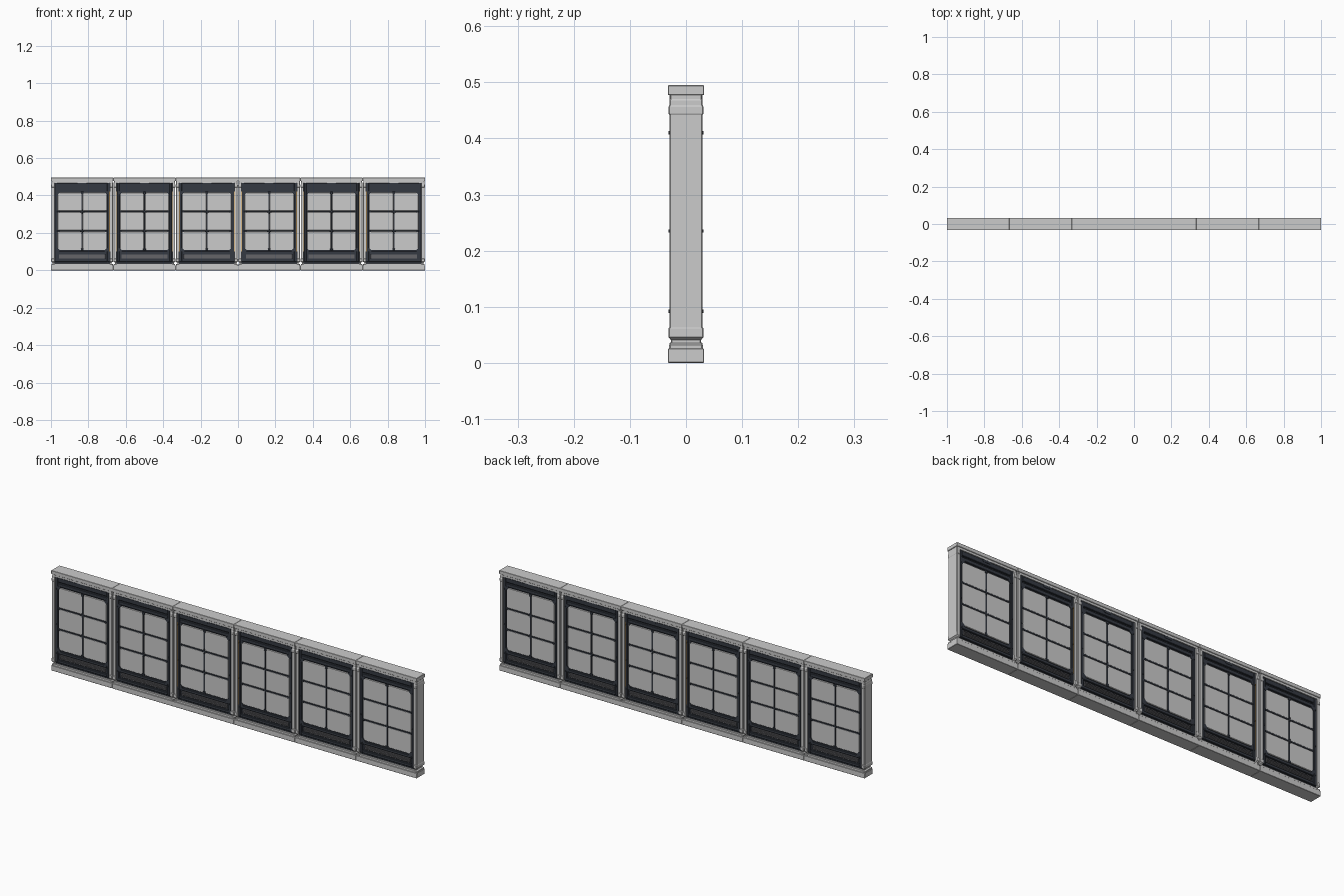
import bpy, bmesh

if "Cube" in bpy.data.objects:
    bpy.data.objects.remove(bpy.data.objects["Cube"])

COUNT, PITCH = 6, 1 / 3
CX = -5 / 6          # centre of the first bay; the rest are arrayed
HALF = PITCH / 2


def material(name, rgb):
    m = bpy.data.materials.new(name)
    m.diffuse_color = (*rgb, 1)
    m.use_nodes = True
    m.node_tree.nodes["Principled BSDF"].inputs["Base Color"].default_value = m.diffuse_color
    return m


DARK = material("dark_steel", (0.035, 0.042, 0.055))
MID = material("mid_steel", (0.13, 0.13, 0.14))
AMBER = material("amber", (0.75, 0.36, 0.05))


def finish(name, bm, mat=None, bevel=0.0):
    bmesh.ops.recalc_face_normals(bm, faces=bm.faces[:])
    me = bpy.data.meshes.new(name)
    bm.to_mesh(me)
    bm.free()
    ob = bpy.data.objects.new(name, me)
    bpy.context.collection.objects.link(ob)
    ob.location.x = CX
    if mat:
        me.materials.append(mat)
    if bevel:
        b = ob.modifiers.new("bevel", 'BEVEL')
        b.width, b.segments = bevel, 1
    a = ob.modifiers.new("bays", 'ARRAY')
    a.count = COUNT
    a.use_relative_offset = False
    a.use_constant_offset = True
    a.constant_offset_displace = (PITCH, 0, 0)
    return ob


def box(bm, x0, x1, y, z0, z1):
    """Box running through the wall, from -y to +y."""
    vs = bmesh.ops.create_cube(bm, size=1)["verts"]
    for v in vs:
        v.co = ((x0 + x1) / 2 + v.co.x * (x1 - x0), v.co.y * 2 * y,
                (z0 + z1) / 2 + v.co.z * (z1 - z0))


def boxes(name, items, mat=None, bevel=0.0):
    bm = bmesh.new()
    for it in items:
        box(bm, *it)
    return finish(name, bm, mat, bevel)


def mirrored(items):
    return items + [(-x1, -x0, y, z0, z1) for x0, x1, y, z0, z1 in items]


def prism(bm, pts, y):
    """Front outline extruded from -y to +y."""
    a = [bm.verts.new((x, -y, z)) for x, z in pts]
    b = [bm.verts.new((x, y, z)) for x, z in pts]
    bm.faces.new(a)
    bm.faces.new(b[::-1])
    for i in range(len(pts)):
        j = (i + 1) % len(pts)
        bm.faces.new((a[i], a[j], b[j], b[i]))


# plinth and coping rails
boxes("plinth", [(-HALF, HALF, 0.032, 0, 0.026)], bevel=0.0012)
boxes("plinth_step", [(-0.155, 0.155, 0.0295, 0.025, 0.036)], bevel=0.001)
boxes("coping", [(-HALF, HALF, 0.0325, 0.477, 0.495)], bevel=0.0012)
boxes("coping_step", [(-0.155, 0.155, 0.0295, 0.467, 0.478)])

# end posts: stacked rings of (z, outer x, half depth)
PROFILE = [(0.025, 0.1645, 0.030), (0.032, 0.1645, 0.030), (0.035, 0.158, 0.027),
           (0.041, 0.158, 0.027), (0.046, 0.1655, 0.0315), (0.061, 0.1655, 0.0315),
           (0.063, 0.1645, 0.0295), (0.442, 0.1645, 0.0295), (0.444, 0.1655, 0.0312),
           (0.456, 0.1655, 0.0312), (0.460, 0.1645, 0.0295), (0.468, 0.1645, 0.0295),
           (0.470, 0.1635, 0.0285), (0.478, 0.1635, 0.0285)]
bm = bmesh.new()
for s in (-1, 1):
    prev = None
    for z, xo, y in PROFILE:
        ring = [bm.verts.new((s * x, yy, z)) for x, yy in
                ((0.149, -y), (xo - 0.002, -y), (xo, -y + 0.002),
                 (xo, y - 0.002), (xo - 0.002, y), (0.149, y))]
        if prev:
            for i in range(6):
                j = (i + 1) % 6
                bm.faces.new((prev[i], prev[j], ring[j], ring[i]))
        else:
            bm.faces.new(ring)
        prev = ring
    bm.faces.new(prev)
finish("post", bm)

# dark backing slab and outer frame
boxes("backing", [(-0.151, 0.151, 0.020, 0.035, 0.470)], DARK)
boxes("frame_stile", mirrored([(0.134, 0.1465, 0.028, 0.045, 0.468)]), DARK, 0.0015)
boxes("frame_rail", [(-0.135, 0.135, 0.0275, 0.444, 0.466),
                     (-0.135, 0.135, 0.026, 0.421, 0.438),
                     (-0.135, 0.135, 0.0275, 0.045, 0.059),
                     (-0.135, 0.135, 0.0275, 0.089, 0.103)], DARK, 0.0015)

# chamfered gussets in the frame corners
bm = bmesh.new()
for s in (-1, 1):
    prism(bm, [(s * 0.136, 0.424), (s * 0.136, 0.405), (s * 0.131, 0.405),
               (s * 0.120, 0.416), (s * 0.120, 0.424)], 0.0275)
    prism(bm, [(s * 0.136, 0.100), (s * 0.136, 0.119), (s * 0.131, 0.119),
               (s * 0.120, 0.108), (s * 0.120, 0.100)], 0.0275)
finish("corner_gusset", bm, DARK)

# latch at the top centre
bm = bmesh.new()
prism(bm, [(-0.026, 0.468), (-0.018, 0.456), (0.018, 0.456), (0.026, 0.468)], 0.0292)
finish("latch", bm, DARK)

# vent plate with slats
boxes("vent_plate", [(-0.124, 0.124, 0.023, 0.063, 0.085)], MID, 0.001)
boxes("vent_slat", [(-0.124, 0.124, 0.0255, z - 0.0015, z + 0.0015)
                    for z in (0.068, 0.074, 0.080)], MID)

# two by three field of tiles
ROWS = ((0.108, 0.207), (0.213, 0.311), (0.317, 0.416))
boxes("tile", mirrored([(0.003, 0.131, 0.0245, a, b) for a, b in ROWS]), None, 0.0015)

# glazing bars with clips at the crossings and edges
JOINTS = (0.210, 0.314)
boxes("glazing_bar", [(-0.003, 0.003, 0.0255, 0.104, 0.420)] +
      [(-0.134, 0.134, 0.0255, z - 0.003, z + 0.003) for z in JOINTS], DARK)
clips = []
for z in JOINTS:
    clips += [(-0.012, 0.012, 0.0268, z - 0.004, z + 0.004),
              (-0.004, 0.004, 0.0268, z - 0.012, z + 0.012)]
    clips += mirrored([(0.122, 0.134, 0.0268, z - 0.005, z + 0.005)])
for z in (0.110, 0.414):
    clips.append((-0.007, 0.007, 0.0268, z - 0.006, z + 0.006))
boxes("bar_clip", clips, DARK, 0.001)

# amber strips between frame and post
boxes("amber_strip", mirrored([(0.1465, 0.149, 0.0245, 0.10, 0.42)]), AMBER)

# hexagonal rivets on the stiles, both sides
bm = bmesh.new()
for s in (-1, 1):
    for z in (0.092, 0.235, 0.410):
        bmesh.ops.create_cone(bm, cap_ends=True, segments=6, radius1=0.003,
                              radius2=0.003, depth=0.062)
        for v in bm.verts[-12:]:
            x, y, d = v.co
            v.co = (s * 0.140 + x, d, z + y)
finish("rivet", bm, DARK)
